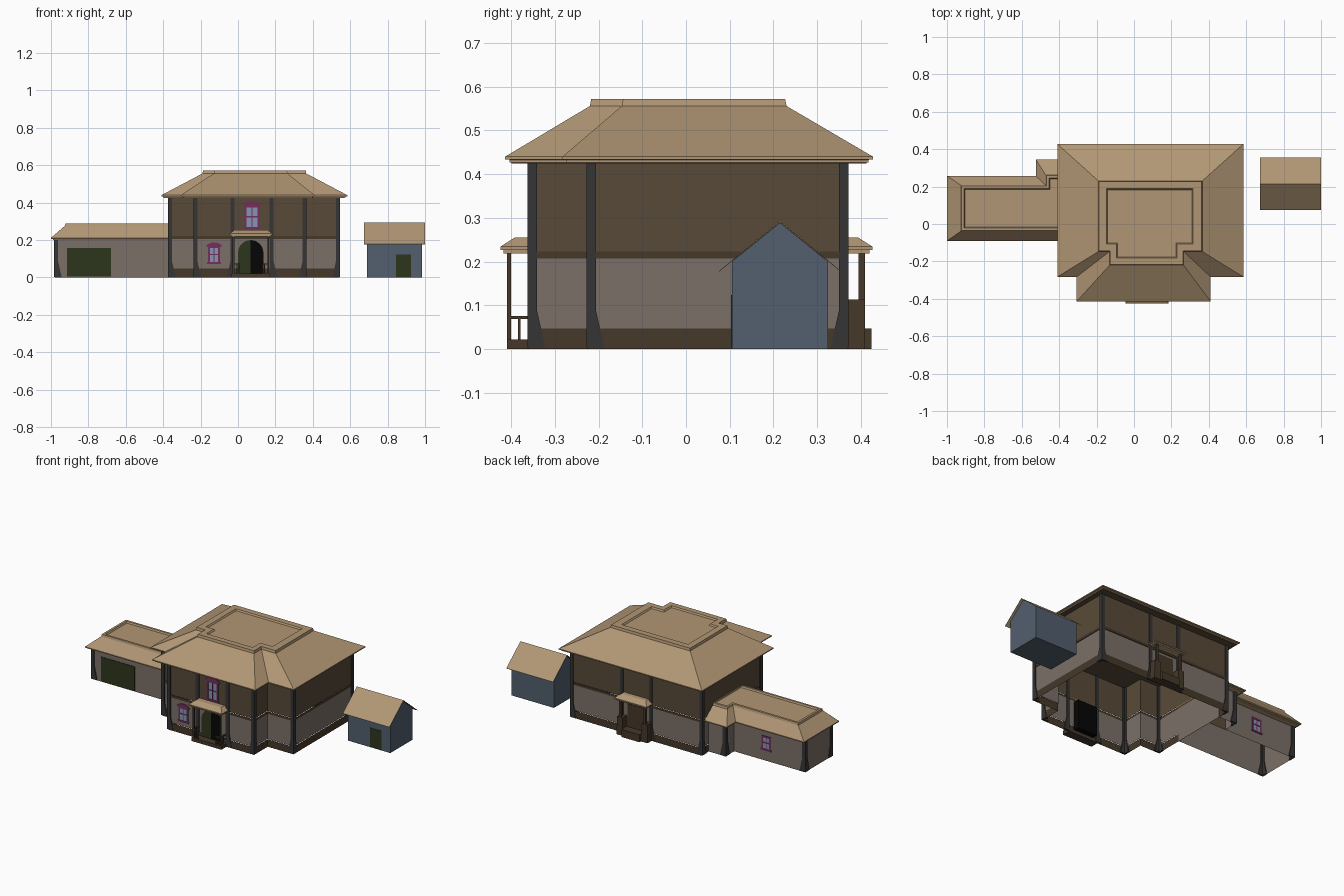
import bpy, bmesh, math

if "Cube" in bpy.data.objects:
    bpy.data.objects.remove(bpy.data.objects["Cube"])


def material(name, r, g, b):
    m = bpy.data.materials.new(name)
    m.diffuse_color = (r ** 2.2, g ** 2.2, b ** 2.2, 1)
    m.use_nodes = True
    m.node_tree.nodes["Principled BSDF"].inputs["Base Color"].default_value = m.diffuse_color
    return m


TAN = material("roof_tan", 0.69, 0.585, 0.455)
PINK = material("plaster", 0.48, 0.435, 0.405)
BROWN = material("upper_wall", 0.35, 0.295, 0.23)
DARK = material("trim_brown", 0.28, 0.23, 0.18)
POST = material("pillar_grey", 0.22, 0.22, 0.225)
GREEN = material("door_green", 0.19, 0.22, 0.13)
BLACK = material("dark_opening", 0.05, 0.055, 0.05)
PURPLE = material("window_frame", 0.45, 0.20, 0.36)
GLASS = material("glass", 0.52, 0.58, 0.70)
BLUE = material("shed_blue", 0.325, 0.375, 0.43)


def loft(name, rings, mat, bottom=True, top=True):
    """Skin a stack of equal-length rings of 3D points."""
    bm = bmesh.new()
    vs = [[bm.verts.new(p) for p in ring] for ring in rings]
    n = len(vs[0])
    for a, b in zip(vs, vs[1:]):
        for i in range(n):
            j = (i + 1) % n
            bm.faces.new((a[i], a[j], b[j], b[i]))
    if bottom:
        bm.faces.new(vs[0][::-1])
    if top:
        bm.faces.new(vs[-1])
    if bottom and top:
        bmesh.ops.recalc_face_normals(bm, faces=bm.faces)
    me = bpy.data.meshes.new(name)
    bm.to_mesh(me)
    bm.free()
    me.materials.append(mat)
    ob = bpy.data.objects.new(name, me)
    bpy.context.collection.objects.link(ob)
    return ob


def at(poly, z):
    return [(x, y, z) for x, y in poly]


def rect(x0, x1, y0, y1):
    return [(x0, y0), (x1, y0), (x1, y1), (x0, y1)]


def box(name, x0, x1, y0, y1, z0, z1, mat):
    r = rect(x0, x1, y0, y1)
    return loft(name, [at(r, z0), at(r, z1)], mat)


def plate(name, xz, y0, y1, mat):
    """Upright panel: an (x, z) outline given thickness in y."""
    return loft(name, [[(x, y, z) for x, z in xz] for y in (y0, y1)], mat)


def tee(x0, x1, y0, y1, bx0, bx1, by):
    return [(bx0, by), (bx1, by), (bx1, y0), (x1, y0), (x1, y1), (x0, y1), (x0, y0), (bx0, y0)]


def ell(x0, x1, y0, y1, xb, yb):
    return [(x0, y0), (x1, y0), (x1, yb), (xb, yb), (xb, y1), (x0, y1)]


def pillar(name, x, y, sx, sy, h, corner=True):
    """Wall pillar with a flared foot; corner ones wrap round in an L."""
    rings = []
    t = 0.011
    for w, z in ((0.041, 0.003), (0.022, 0.088), (0.022, h)):
        if corner:
            foot = [(0, 0), (w, 0), (w, t), (t, t), (t, w), (0, w)]
        else:
            foot = [(0, 0), (w, 0), (w, t), (0, t)]
        rings.append([(x + sx * u, y + sy * v, z) for u, v in foot])
    loft(name, rings, POST)


def window(name, cx, y, s, w, z0, z1, cap):
    """Framed sash window, nearly flush; s is the outward y direction."""
    x0, x1 = cx - w / 2, cx + w / 2

    def bar(part, a, b, c, d, depth, mat):
        ys = sorted((y + s * 0.001, y + s * depth))
        box(name + part, a, b, *ys, c, d, mat)
    t = 0.011
    bar("_glass", x0, x1, z0, z1, 0.002, GLASS)
    for i, xx in enumerate((x0, x1 - t)):
        bar(f"_jamb_{i}", xx, xx + t, z0, z1, 0.005, PURPLE)
    bar("_mullion", cx - 0.002, cx + 0.002, z0, z1, 0.004, PURPLE)
    zm = (z0 + z1) / 2
    bar("_rail", x0, x1, zm - 0.003, zm + 0.003, 0.004, PURPLE)
    bar("_head", x0, x1, z1 - t, z1, 0.005, PURPLE)
    bar("_sill", x0 - 0.004, x1 + 0.004, z0 - 0.006, z0 + 0.004, 0.006, PURPLE)
    if cap:
        e = w / 2 + 0.008
        plate(name + "_hood", [(cx - e, z1 - 0.004), (cx + e, z1 - 0.004), (cx + e, z1 + 0.006),
                               (cx + w * .2, z1 + cap), (cx - w * .2, z1 + cap), (cx - e, z1 + 0.006)],
              y + s * 0.001, y + s * 0.006, PURPLE)


# Main house walls: stacked coloured bands, open underneath
wall = tee(-0.365, 0.54, -0.222, 0.367, -0.233, 0.361, -0.357)
trim = tee(-0.368, 0.543, -0.225, 0.37, -0.236, 0.364, -0.36)
for name, poly, z0, z1, mat in (("plinth", trim, 0, 0.047, DARK), ("lower_wall", wall, 0.047, 0.207, PINK),
                                ("belt_course", trim, 0.207, 0.223, DARK), ("upper_wall", wall, 0.223, 0.43, BROWN)):
    loft(name, [at(poly, z0), at(poly, z1)], mat, False, False)

# Main roof: eave step, hipped slope, raised rim, sunken flat
eave = tee(-0.41, 0.585, -0.283, 0.428, -0.307, 0.41, -0.414)
eave_in = tee(-0.40, 0.575, -0.273, 0.418, -0.297, 0.40, -0.404)
deck = tee(-0.19, 0.365, -0.147, 0.23, -0.13, 0.265, -0.22)
rim = tee(-0.187, 0.362, -0.144, 0.227, -0.127, 0.262, -0.217)
flat = tee(-0.147, 0.315, -0.107, 0.189, -0.093, 0.23, -0.182)
flat_in = tee(-0.141, 0.309, -0.101, 0.183, -0.087, 0.224, -0.176)
loft("main_roof", [at(eave_in, 0.427), at(eave_in, 0.433), at(eave, 0.434), at(eave, 0.44), at(deck, 0.556),
                   at(rim, 0.572), at(flat, 0.572), at(flat_in, 0.563)], TAN)
soffit = tee(-0.395, 0.57, -0.268, 0.413, -0.292, 0.395, -0.399)
loft("soffit", [at(soffit, 0.425), at(soffit, 0.428)], BROWN)

# Corner and door-side pillars
for i, (x, y, sx, sy, corner) in enumerate((
        (-0.375, -0.228, 1, 1, 1), (0.546, -0.228, -1, 1, 1), (-0.375, 0.372, 1, -1, 1), (0.546, 0.372, -1, -1, 1),
        (-0.239, -0.363, 1, 1, 1), (0.367, -0.363, -1, 1, 1), (-0.018, -0.363, -1, 1, 0), (0.168, -0.363, 1, 1, 0),
        (-0.002, 0.372, -1, -1, 0), (0.176, 0.372, 1, -1, 0))):
    pillar(f"pillar_{i}", x, y, sx, sy, 0.43, corner)

# Garage wing
gw = ell(-0.978, -0.365, -0.05, 0.215, -0.485, 0.30)
loft("garage_wall", [at(gw, 0), at(gw, 0.21)], PINK, False, False)
loft("garage_roof", [at(ell(-0.99, -0.37, -0.08, 0.247, -0.515, 0.335), 0.2),
                     at(ell(-0.99, -0.37, -0.08, 0.247, -0.515, 0.335), 0.205),
                     at(ell(-1.0, -0.37, -0.09, 0.257, -0.525, 0.345), 0.206),
                     at(ell(-1.0, -0.37, -0.09, 0.257, -0.525, 0.345), 0.212),
                     at(ell(-0.925, -0.37, -0.038, 0.207, -0.472, 0.262), 0.277),
                     at(ell(-0.922, -0.37, -0.035, 0.204, -0.469, 0.259), 0.29),
                     at(ell(-0.908, -0.37, -0.022, 0.19, -0.455, 0.245), 0.29),
                     at(ell(-0.903, -0.37, -0.017, 0.185, -0.45, 0.24), 0.281)], TAN)
box("garage_door", -0.915, -0.68, -0.054, -0.051, 0.004, 0.157, GREEN)
for i, (x, y, sx, sy) in enumerate(((-0.984, -0.056, 1, 1), (-0.984, 0.221, 1, -1), (-0.491, 0.306, 1, -1))):
    pillar(f"garage_pillar_{i}", x, y, sx, sy, 0.2)

# Windows
window("front_window", -0.128, -0.357, -1, 0.066, 0.078, 0.168, 0.02)
window("upper_window", 0.075, -0.357, -1, 0.082, 0.265, 0.385, 0.024)
window("garage_window", -0.71, 0.215, 1, 0.066, 0.07, 0.155, 0)

# Arched front doorway: closed leaf on the left, dark opening on the right
c, r, spring = 0.068, 0.068, 0.132
for name, a0, mat in (("door_leaf", 90, GREEN), ("door_opening", 0, BLACK)):
    arc = [(c + r * math.cos(math.radians(a0 + 15 * k)), spring + r * math.sin(math.radians(a0 + 15 * k)))
           for k in range(7)]
    if a0:
        xz = arc + [(c - r, 0.02), (c, 0.02)]
    else:
        xz = arc + [(c, 0.02), (c + r, 0.02)]
    plate(name, xz, -0.363, -0.358, mat)
box("door_recess", 0.0, 0.136, -0.356, -0.32, 0.02, 0.2, BLACK)


def porch_roof(name, x0, x1, yw, s):
    """Small hipped canopy against a wall at yw, projecting in direction s."""
    def ring(dx, d, z):
        return at(rect(x0 + dx, x1 - dx, *sorted((yw, yw + s * d))), z)
    loft(name, [ring(0.008, 0.06, 0.219), ring(0.008, 0.06, 0.226), ring(0, 0.067, 0.227),
                ring(0, 0.067, 0.234), ring(0.028, 0.034, 0.255)], TAN)


# Front porch with railings
box("front_porch_floor", -0.035, 0.172, -0.41, -0.355, 0, 0.022, DARK)
porch_roof("front_porch_roof", -0.045, 0.185, -0.358, -1)
for side, px, d in (("left", -0.03, 1), ("right", 0.167, -1)):
    def span(a, b):
        return sorted((px + d * a, px + d * b))
    box(f"front_porch_post_{side}", *span(0, 0.01), -0.41, -0.40, 0.022, 0.22, DARK)
    box(f"front_side_rail_{side}", *span(0, 0.008), -0.405, -0.358, 0.069, 0.076, DARK)
    box(f"front_side_baluster_{side}", *span(0.001, 0.006), -0.384, -0.379, 0.022, 0.07, DARK)
    box(f"front_rail_{side}", *span(0, 0.04), -0.409, -0.401, 0.069, 0.076, DARK)
    for k in (0.022, 0.034):
        box(f"front_baluster_{side}", *span(k, k + 0.005), -0.408, -0.403, 0.022, 0.07, DARK)

# Back porch with solid side walls
box("back_porch_floor", -0.02, 0.195, 0.365, 0.41, 0, 0.047, DARK)
box("back_porch_step", 0.025, 0.15, 0.41, 0.425, 0, 0.047, DARK)
porch_roof("back_porch_roof", -0.025, 0.2, 0.36, 1)
box("back_door", 0.03, 0.145, 0.368, 0.372, 0.047, 0.19, DARK)
for side, x in (("left", -0.018), ("right", 0.153)):
    box(f"back_porch_wall_{side}", x, x + 0.04, 0.368, 0.41, 0.047, 0.113, DARK)
    box(f"back_porch_post_{side}", x + 0.012, x + 0.027, 0.395, 0.41, 0.113, 0.222, DARK)

# Shed: gabled body, thin pitched roof, door
gable = [(0.105, 0), (0.325, 0), (0.325, 0.2), (0.215, 0.289), (0.105, 0.2)]
loft("shed_body", [[(x, y, z) for y, z in gable] for x in (0.69, 0.985)], BLUE)
slope = [(0.075, 0.176), (0.215, 0.291), (0.355, 0.176), (0.355, 0.178), (0.215, 0.294), (0.075, 0.178)]
loft("shed_roof", [[(x, y, z) for y, z in slope] for x in (0.675, 1.0)], TAN)
box("shed_door", 0.845, 0.925, 0.103, 0.107, 0.003, 0.123, GREEN)
